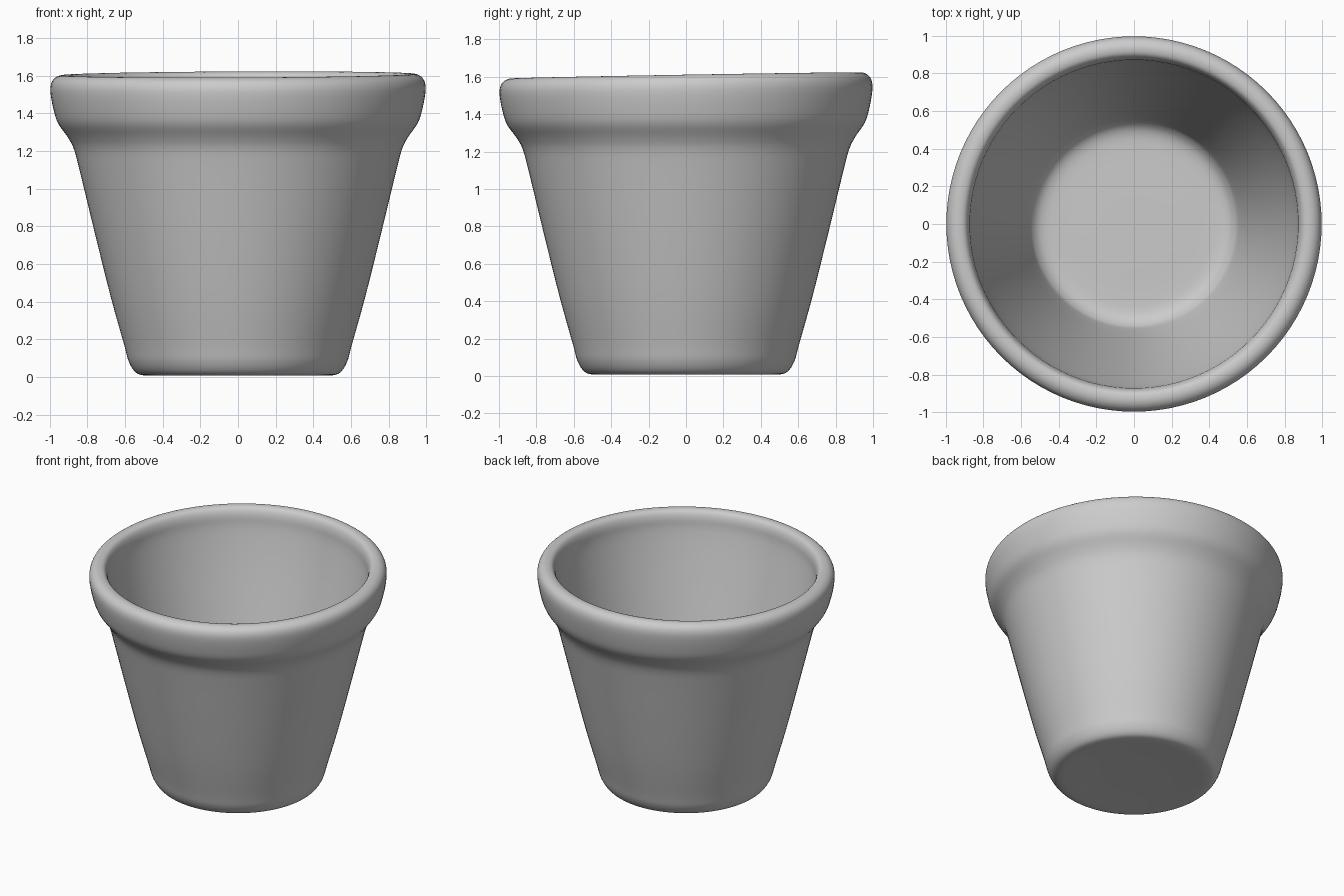
import bpy, bmesh, math
from mathutils import Vector

if "Cube" in bpy.data.objects:
    bpy.data.objects.remove(bpy.data.objects["Cube"])

SEGMENTS = 96
STEPS = 4

# Pot section as (radius, height): underside, outer wall, rim, inner wall, floor
PROFILE = [
    (0.0, 0.015), (0.25, 0.014), (0.42, 0.008), (0.50, 0.008), (0.545, 0.025), (0.58, 0.08),
    (0.605, 0.17), (0.675, 0.42), (0.76, 0.76), (0.84, 1.09), (0.872, 1.21),
    (0.905, 1.275), (0.957, 1.35), (0.982, 1.43), (0.997, 1.52), (0.99, 1.57),
    (0.965, 1.598), (0.93, 1.607), (0.895, 1.595), (0.875, 1.55), (0.865, 1.46),
    (0.82, 1.25), (0.74, 0.92), (0.63, 0.48), (0.565, 0.23), (0.535, 0.16),
    (0.48, 0.125), (0.38, 0.118), (0.2, 0.12), (0.0, 0.12),
]


def smooth_path(points, steps):
    """Catmull-Rom curve through the points."""
    pts = [Vector(p) for p in points]
    out = []
    for i in range(len(pts) - 1):
        p0, p1, p2, p3 = pts[max(i - 1, 0)], pts[i], pts[i + 1], pts[min(i + 2, len(pts) - 1)]
        for s in range(steps):
            t = s / steps
            out.append(0.5 * (2 * p1 + (p2 - p0) * t + (2 * p0 - 5 * p1 + 4 * p2 - p3) * t * t
                              + (3 * p1 - p0 - 3 * p2 + p3) * t ** 3))
    return out + [pts[-1]]


# Lathe the section into a closed thick-walled pot
bm = bmesh.new()
path = smooth_path(PROFILE, STEPS)
verts = [bm.verts.new((max(p.x, 0.0), 0, p.y)) for p in path]
edges = [bm.edges.new(pair) for pair in zip(verts, verts[1:])]
bmesh.ops.spin(bm, geom=verts + edges, cent=(0, 0, 0), axis=(0, 0, 1),
               angle=math.tau, steps=SEGMENTS, use_merge=True)
bmesh.ops.remove_doubles(bm, verts=bm.verts, dist=0.0001)
bmesh.ops.recalc_face_normals(bm, faces=bm.faces)

# Slight hand-made tilt of the rim, higher at the back
for v in bm.verts:
    lift = max(0.0, (v.co.z - 1.2) / 0.4)
    v.co.z += lift * (0.017 * v.co.y + 0.004 * v.co.x)

mesh = bpy.data.meshes.new("flower_pot")
bm.to_mesh(mesh)
bm.free()
mesh.shade_smooth()
pot = bpy.data.objects.new("flower_pot", mesh)
bpy.context.collection.objects.link(pot)
